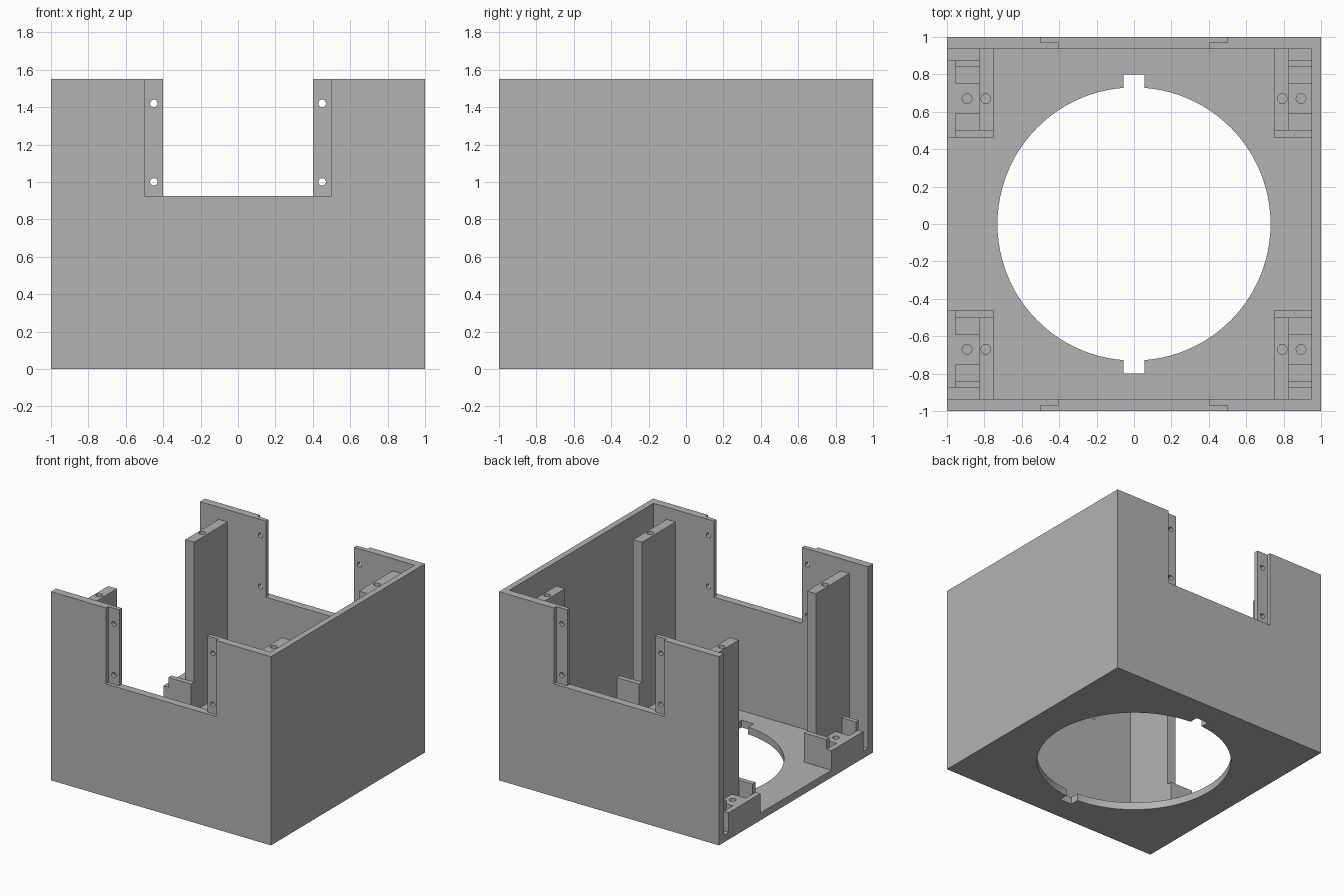
import bpy
import bmesh
import math
from mathutils import Matrix, Vector

cube = bpy.data.objects.get("Cube")
if cube:
    bpy.data.objects.remove(cube, do_unlink=True)

# Single plain grey plastic
GREY = (0.45, 0.45, 0.45, 1)
grey = bpy.data.materials.new("light grey plastic")
grey.use_nodes = True
grey.diffuse_color = GREY
grey.node_tree.nodes["Principled BSDF"].inputs["Base Color"].default_value = GREY


def finish(name, bm):
    bmesh.ops.recalc_face_normals(bm, faces=bm.faces)
    mesh = bpy.data.meshes.new(name)
    bm.to_mesh(mesh)
    bm.free()
    mesh.materials.append(grey)
    obj = bpy.data.objects.new(name, mesh)
    bpy.context.collection.objects.link(obj)
    return obj


def box(name, xs, ys, zs):
    """Box spanning three ranges, given in any order."""
    lo = Vector([min(r) for r in (xs, ys, zs)])
    hi = Vector([max(r) for r in (xs, ys, zs)])
    bm = bmesh.new()
    bmesh.ops.create_cube(bm, size=1, matrix=Matrix.Translation((lo + hi) / 2)
                          @ Matrix.Diagonal((*(hi - lo), 1)))
    return finish(name, bm)


def cylinder(name, centre, radius, depth, axis="Z", sides=24):
    turn = Matrix.Rotation(math.pi / 2, 4, "X") if axis == "Y" else Matrix()
    bm = bmesh.new()
    bmesh.ops.create_cone(bm, cap_ends=True, segments=sides, radius1=radius,
                          radius2=radius, depth=depth,
                          matrix=Matrix.Translation(centre) @ turn)
    return finish(name, bm)


def cut(obj, cutters):
    """Subtract each cutter, then discard it."""
    for c in cutters:
        mod = obj.modifiers.new("cut", "BOOLEAN")
        mod.operation, mod.solver, mod.object = "DIFFERENCE", "EXACT", c
    bpy.context.view_layer.update()
    graph = bpy.context.evaluated_depsgraph_get()
    mesh = bpy.data.meshes.new_from_object(obj.evaluated_get(graph))
    obj.modifiers.clear()
    obj.data = mesh
    for c in cutters:
        bpy.data.objects.remove(c, do_unlink=True)


TOP, FLOOR, INNER, SIDE = 1.55, 0.06, 0.935, 0.95
SILL, LEDGE, EAR, POST = 0.925, 0.22, 0.30, 1.45

# Floor with a round opening and two key slots
base = box("base_plate", (-1, SIDE), (-INNER, INNER), (0, FLOOR))
cut(base, [cylinder("opening", (0, 0, 0), 0.73, 1, sides=96),
           box("key_slot", (-0.055, 0.055), (-0.8, 0.8), (-0.5, 0.5))])

# Solid side wall; the opposite side stays open
box("side_wall", (SIDE, 1), (-INNER, INNER), (0, TOP))

for s, end in ((-1, "front"), (1, "back")):
    # Notched wall with recessed, drilled flanges beside the notch
    wall = box(end + "_wall", (-1, 1), (s * INNER, s), (0, TOP))
    cutters = [box("notch", (-0.4, 0.4), (s * 0.8, s * 1.2), (SILL, 2)),
               box("recess", (-0.5, 0.5), (s * 0.97, s * 1.2), (SILL, 2))]
    for x in (-0.45, 0.45):
        for z in (1.0, 1.42):
            cutters.append(cylinder("screw_hole", (x, s * INNER, z), 0.02, 0.4, "Y"))
    cut(wall, cutters)

    for m, side in ((-1, "right"), (1, "left")):
        tag = f"{end}_{side}_"
        outer = 1 if m < 0 else SIDE
        rim = min(outer, 0.955)

        # Tall post tied to the wall, drilled from the top
        post = box(tag + "post", (m * 0.75, m * 0.83), (s * 0.5, s * INNER), (FLOOR, POST))
        cut(post, [cylinder("hole", (m * 0.793, s * 0.67, POST), 0.026, 0.3)])

        # Low mounting block with two pockets and a screw hole
        block = box(tag + "block", (m * 0.83, m * outer), (s * 0.46, s * 0.875), (FLOOR, LEDGE))
        cut(block, [box("pocket", (m * 0.82, m * rim), (s * a, s * b), (0.13, 0.5))
                    for a, b in ((0.5, 0.59), (0.755, 0.84))]
            + [cylinder("hole", (m * 0.893, s * 0.67, LEDGE), 0.026, 0.2)])

        # Raised ears at both ends of the block
        box(tag + "inner_ear", (m * 0.75, m * rim), (s * 0.46, s * 0.5), (FLOOR, EAR))
        box(tag + "outer_ear", (m * 0.83, m * rim), (s * 0.84, s * 0.875), (FLOOR, EAR))
